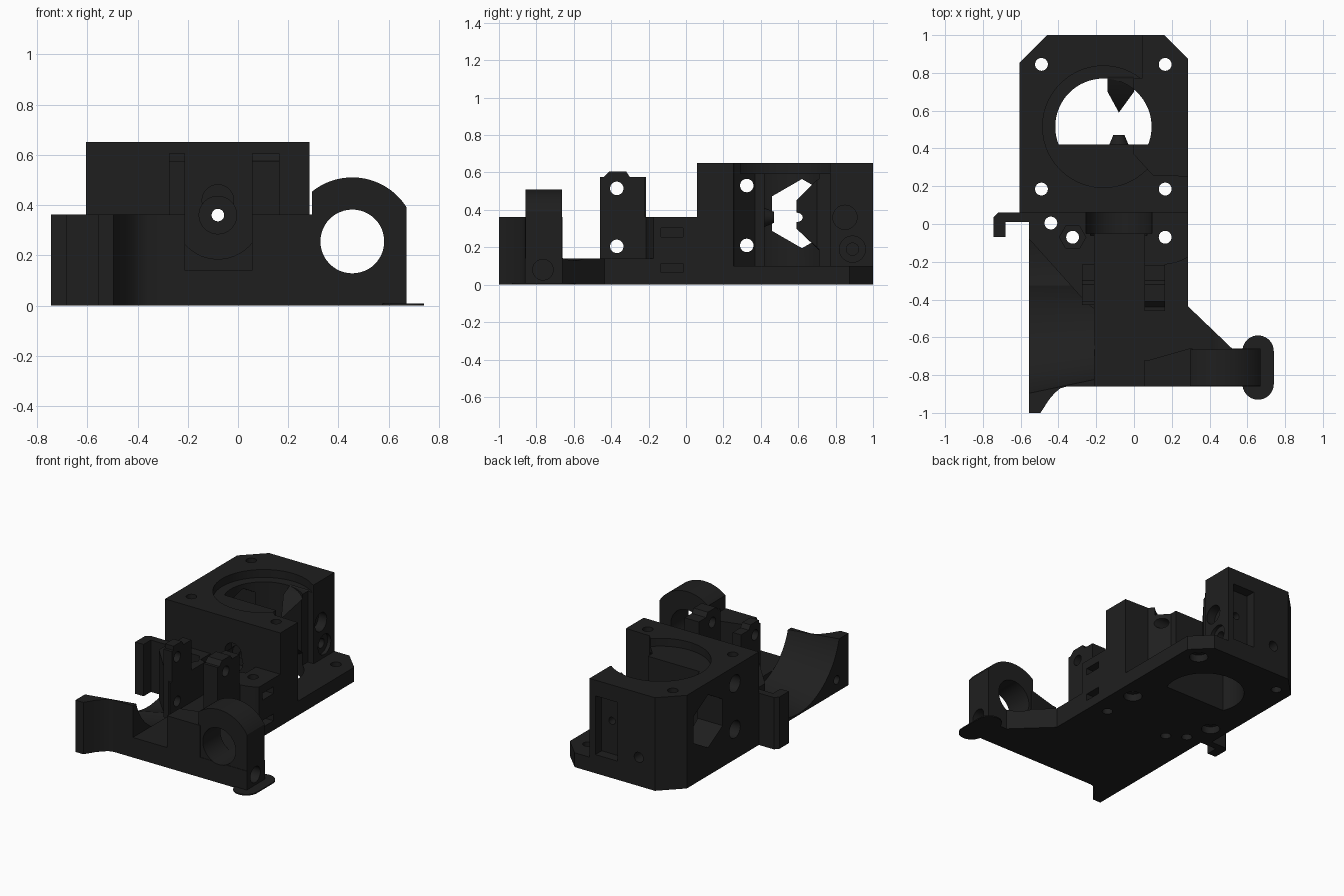
import bpy, bmesh, math
from mathutils import Vector, Matrix

if "Cube" in bpy.data.objects:
    bpy.data.objects.remove(bpy.data.objects["Cube"])

black = bpy.data.materials.new("matte_black")
black.diffuse_color = (0.0135, 0.0135, 0.0135, 1)
black.use_nodes = True
black.node_tree.nodes["Principled BSDF"].inputs["Base Color"].default_value = black.diffuse_color


def finish(bm, name):
    bmesh.ops.recalc_face_normals(bm, faces=bm.faces)
    me = bpy.data.meshes.new(name)
    bm.to_mesh(me)
    bm.free()
    me.materials.append(black)
    ob = bpy.data.objects.new(name, me)
    bpy.context.collection.objects.link(ob)
    return ob


def prism(name, pts, lo, hi, axis='Z'):
    """Extrude a 2D outline: Z uses (x,y), Y uses (x,z), X uses (y,z)."""
    def place(a, b, h):
        return {'Z': (a, b, h), 'Y': (a, h, b), 'X': (h, a, b)}[axis]
    bm = bmesh.new()
    v0 = [bm.verts.new(place(a, b, lo)) for a, b in pts]
    v1 = [bm.verts.new(place(a, b, hi)) for a, b in pts]
    bm.faces.new(v0)
    bm.faces.new(v1)
    n = len(pts)
    for i in range(n):
        bm.faces.new((v0[i], v0[(i + 1) % n], v1[(i + 1) % n], v1[i]))
    return finish(bm, name)


def box(name, x0, x1, y0, y1, z0, z1):
    return prism(name, [(x0, y0), (x1, y0), (x1, y1), (x0, y1)], z0, z1)


def circle(a, b, r, n=40, start=0.0, sweep=360.0):
    m = n if sweep == 360 else n + 1
    return [(a + r * math.cos(math.radians(start + sweep * i / n)),
             b + r * math.sin(math.radians(start + sweep * i / n))) for i in range(m)]


def rod(a, b, r, lo, hi, axis, n=32, start=0.0):
    return prism("cutter", circle(a, b, r, n, start), lo, hi, axis)


def cone(name, p0, p1, r0, r1, n=64):
    p0, p1 = Vector(p0), Vector(p1)
    d = p1 - p0
    bm = bmesh.new()
    rot = d.to_track_quat('Z', 'Y').to_matrix().to_4x4()
    bmesh.ops.create_cone(bm, cap_ends=True, segments=n, radius1=r0, radius2=r1,
                          depth=d.length, matrix=Matrix.Translation((p0 + p1) / 2) @ rot)
    return finish(bm, name)


def hull(name, pts):
    bm = bmesh.new()
    for p in pts:
        bm.verts.new(p)
    bmesh.ops.convex_hull(bm, input=bm.verts)
    return finish(bm, name)


def carve(ob, *cutters):
    for c in cutters:
        m = ob.modifiers.new("carve", 'BOOLEAN')
        m.operation, m.object, m.solver = 'DIFFERENCE', c, 'EXACT'
        me = bpy.data.meshes.new_from_object(
            ob.evaluated_get(bpy.context.evaluated_depsgraph_get()))
        ob.modifiers.clear()
        ob.data = me
        bpy.data.objects.remove(c)
    return ob


FX, FZ = -0.08, 0.36      # filament axis
BX, BY = -0.162, 0.515    # motor bore axis

# Motor housing with chamfered rear corners
housing = prism("motor_housing", [(-0.605, 0.06), (0.285, 0.06), (0.285, 0.875), (0.16, 1),
                                  (-0.46, 1), (-0.605, 0.855)], 0, 0.65)
bore = circle(BX, BY, 0.255, 48, -21.9, 223.8)
carve(housing,
      prism("cutter", [(0.0, 0.37), (0.1, 0.26), (0.4, 0.25), (0.4, 1.1), (0.045, 1.1),
                       (0.045, 0.77), (0.0, 0.77)], 0.1, 0.8),
      rod(BX, BY, 0.322, 0.595, 0.8, 'Z', 56),
      prism("cutter", bore, -0.1, 0.7),
      rod(0.62, 0.38, 0.185, -0.7, -0.35, 'X', 6, 90),
      rod(FX, FZ, 0.025, 0, 1.1, 'Y'),
      rod(FX, FZ, 0.075, 0, 0.16, 'Y'),
      rod(FX, FZ + 0.058, 0.063, 0, 0.13, 'Y'),
      box("cutter", -0.17, 0.0, 0.93, 1.1, 0.13, 0.54),
      rod(0.85, 0.36, 0.065, -0.02, 0.1, 'X'),
      rod(0.89, 0.19, 0.07, 0.02, 0.1, 'X'),
      rod(0.89, 0.19, 0.033, -0.05, 0.1, 'X'),
      rod(-0.335, 0.2, 0.035, 0.9, 1.1, 'Y'))
# Vertical motor screws, countersunk below, and cross bolts
for x in (-0.49, 0.165):
    for y in (0.185, 0.845):
        carve(housing, rod(x, y, 0.034, -0.1, 0.8, 'Z'))
        if x > 0 or y < 0.5:
            carve(housing, rod(x, y, 0.06, -0.1, 0.05, 'Z'))
for z in (0.21, 0.53):
    carve(housing, rod(0.325, z, 0.036, -0.7, 0.4, 'X'),
          rod(0.325, z, 0.06, -0.7, -0.52, 'X'))

# Filament guides reaching into the bore
rear = [(x, y, z) for x in (-0.14, 0.0) for y, z in
        ((0.78, 0.12), (0.78, 0.6), (0.7, 0.2), (0.7, 0.56))]
rear += [(FX, 0.59, 0.3), (FX, 0.59, 0.45)]
carve(hull("rear_filament_guide", rear), rod(FX, FZ, 0.025, 0.5, 0.9, 'Y'))
carve(cone("front_filament_guide", (FX, 0.41, FZ), (FX, 0.47, FZ), 0.055, 0.03, 24),
      rod(FX, FZ, 0.025, 0.3, 0.6, 'Y'))

# Floor plate running from the housing to the front arch
floor = prism("floor_plate", [(-0.21, -0.86), (0.67, -0.86), (0.67, -0.66), (0.52, -0.66),
                              (0.285, -0.435), (0.285, -0.17), (-0.21, -0.17)], 0, 0.14)
carve(floor, rod(-0.765, 0.08, 0.055, 0.58, 0.8, 'X'),
      rod(0.455, 0.255, 0.127, -1, -0.5, 'Y', 48))

# Clamp block holding the nozzle mount, with the angled gusset on its left
block = prism("nozzle_mount_block", [
    (-0.605, 0.06), (-0.605, 0.01), (-0.555, 0.01), (-0.555, -0.08), (-0.25, -0.42),
    (-0.21, -0.45), (0.055, -0.45), (0.165, -0.45), (0.165, -0.215), (0.22, -0.205),
    (0.26, -0.19), (0.285, -0.175), (0.285, 0.06)], 0, 0.362)
carve(block,
      box("cutter", -0.21, 0.055, -0.6, -0.05, 0.14, 0.5),
      rod(FX, FZ, 0.15, -0.06, 0.1, 'Y', 48),
      rod(FX, FZ, 0.175, -0.05, 0.1, 'Y', 48),
      rod(-0.44, 0.005, 0.034, -0.1, 0.5, 'Z'),
      rod(-0.325, -0.07, 0.034, -0.1, 0.5, 'Z'),
      rod(-0.325, -0.07, 0.07, 0.28, 0.5, 'Z', 6),
      rod(0.165, -0.07, 0.034, -0.1, 0.5, 'Z'),
      rod(-0.37, 0.205, 0.036, -0.7, 0.4, 'X'))
for z in (0.09, 0.28):
    carve(block, box("cutter", 0.2, 0.4, -0.135, -0.015, z - 0.024, z + 0.024))

# Clamp posts either side of the channel, with bolt holes
for name, x0, x1, y0, y1 in (("right_clamp_post", 0.055, 0.165, -0.46, -0.22),
                             ("left_clamp_post", -0.275, -0.21, -0.43, -0.215)):
    post = prism(name, [(y0, 0.1), (y1, 0.1), (y1, 0.575), (-0.3, 0.575), (-0.32, 0.605),
                        (-0.41, 0.605), (y0 + 0.02, 0.575), (y0, 0.575)], x0, x1, 'X')
    carve(post, rod(-0.37, 0.515, 0.036, -0.5, 0.4, 'X'),
          rod(-0.37, 0.205, 0.036, -0.5, 0.4, 'X'))

# Air duct, scooped out by a tapering curve that steepens at the front
duct = prism("air_duct", [(-0.555, -1), (-0.495, -1), (-0.45, -0.93), (-0.42, -0.895),
                          (-0.39, -0.87), (-0.355, -0.86), (-0.21, -0.86), (-0.21, -0.2),
                          (-0.445, -0.2), (-0.555, -0.08)], 0, 0.362)
for y in (-0.45, -0.2):
    carve(duct, cone("cutter", (-0.57, y, 0.47), (-0.19, y, 0.47), 0.462, 0.385, 80))
carve(duct, rod(-0.87, 0.085, 0.03, -0.6, -0.49, 'X'))

# Front wall to the right of the notch
prism("front_wall", [(0.055, -0.86), (0.31, -0.86), (0.31, -0.66), (0.29, -0.66),
                     (0.08, -0.72), (0.055, -0.72)], 0.1, 0.362)

# Sensor arch: round top trimmed to straight sides
arc = circle(0.455, 0.255, 0.255, 28, 32.5, 96.3)
arch = prism("sensor_arch", [(0.295, 0), (0.67, 0)] + arc, -0.857, -0.664, 'Y')
carve(arch, rod(0.455, 0.255, 0.127, -1, -0.5, 'Y', 48),
      rod(-0.765, 0.08, 0.055, 0.58, 0.8, 'X'))

# Cable hook on the left
prism("cable_hook", [(-0.6, 0.06), (-0.72, 0.06), (-0.745, 0.035), (-0.745, -0.07),
                     (-0.68, -0.07), (-0.68, 0.01), (-0.6, 0.01)], 0, 0.362)

# Thin rounded foot under the arch
foot = (circle(0.657, -0.673, 0.083, 20, 0, 180) + circle(0.657, -0.847, 0.083, 20, 180, 180))
prism("thin_foot", foot, 0, 0.008)

# Smooth the curves, keep the edges crisp
for ob in list(bpy.context.scene.objects):
    bpy.ops.object.select_all(action='DESELECT')
    ob.select_set(True)
    bpy.context.view_layer.objects.active = ob
    bpy.ops.object.shade_smooth_by_angle(angle=math.radians(25))
